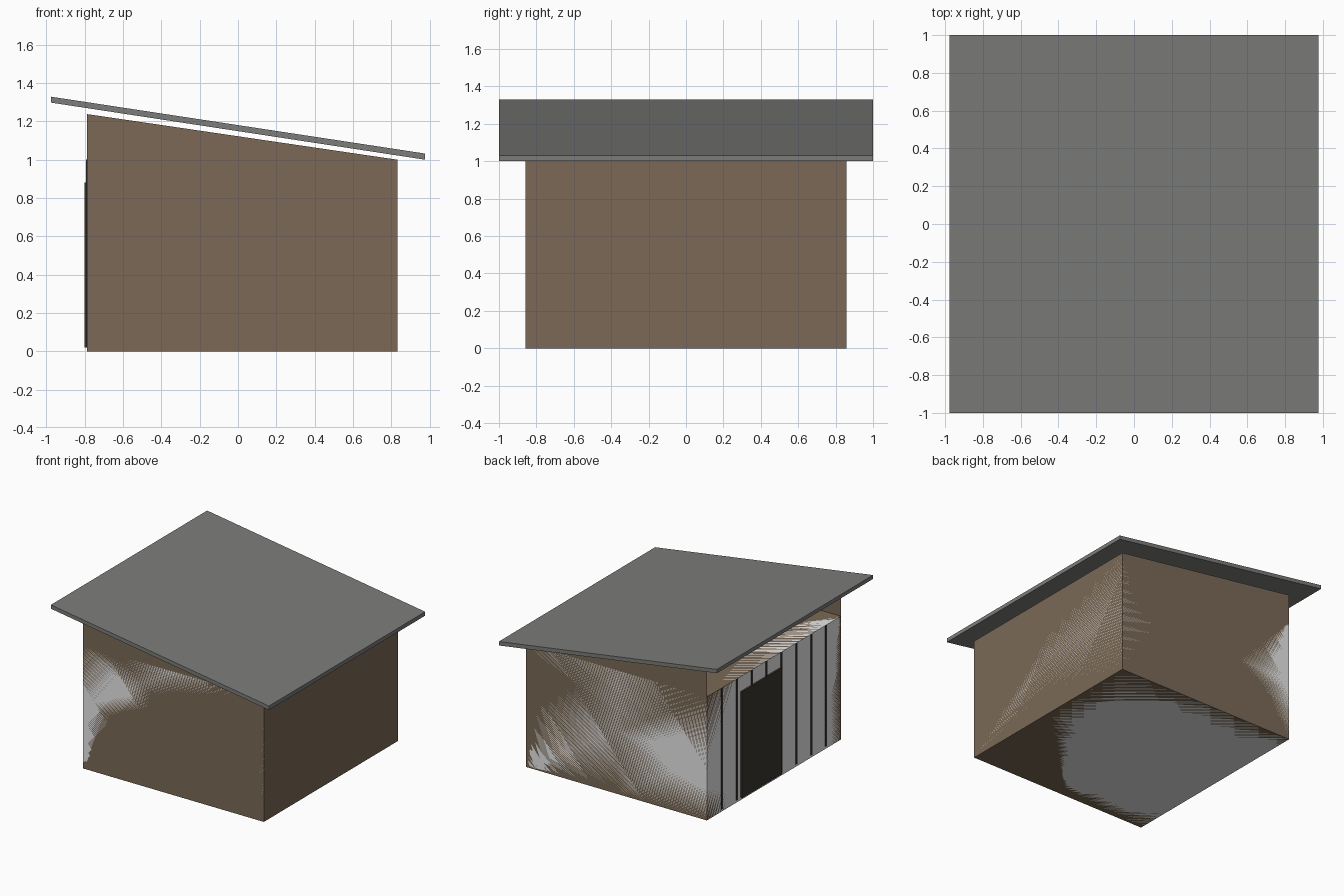
import bpy
import bmesh

if "Cube" in bpy.data.objects:
    bpy.data.objects.remove(bpy.data.objects["Cube"], do_unlink=True)

# Overall sizes
X0, X1 = -0.787, 0.832      # door wall and low wall
Y = 0.857                   # half depth of the walls
EAVE, PEAK = 1.0, 1.238     # wall heights on the low and high sides
PLANKS = 9


def material(name, r, g, b):
    mat = bpy.data.materials.new(name)
    mat.use_nodes = True
    mat.diffuse_color = (r, g, b, 1)
    mat.node_tree.nodes["Principled BSDF"].inputs["Base Color"].default_value = (r, g, b, 1)
    return mat


def mesh_object(name, verts, faces, mat):
    mesh = bpy.data.meshes.new(name)
    mesh.from_pydata(verts, [], faces)
    mesh.materials.append(mat)
    obj = bpy.data.objects.new(name, mesh)
    bpy.context.collection.objects.link(obj)
    return obj


def prism(name, profile, half_depth, mat, y=0):
    """Extrude a four-point x-z profile (counter-clockwise from the front) along y."""
    verts = [(x, y + s * half_depth, z) for s in (-1, 1) for x, z in profile]
    faces = [(0, 1, 2, 3), (7, 6, 5, 4)]
    faces += [(i, i + 4, (i + 1) % 4 + 4, (i + 1) % 4) for i in range(4)]
    return mesh_object(name, verts, faces, mat)


def box(name, x0, x1, z0, z1, half_depth, mat, y=0):
    return prism(name, [(x0, z0), (x1, z0), (x1, z1), (x0, z1)], half_depth, mat, y)


wood = material("brown wood", 0.199, 0.141, 0.094)
dark = material("dark wood", 0.043, 0.037, 0.028)
metal = material("grey roofing", 0.2, 0.2, 0.193)
pale = material("pale lining", 0.8, 0.8, 0.8)

# Room with a flat ceiling; front and back walls rise to a peak above it
profile = [(X0, 0), (X1, 0), (X1, EAVE), (X0, PEAK), (X0, EAVE)]
mesh_object("shed_walls",
            [(x, y, z) for y in (-Y, Y) for x, z in profile],
            [(0, 1, 2, 3, 4), (9, 8, 7, 6, 5),      # front and back
             (1, 6, 7, 2), (0, 4, 9, 5),            # low wall and door wall
             (0, 5, 6, 1), (4, 2, 7, 9)], wood)     # floor and ceiling

# Pale room lining, flush with the wooden walls
lining = box("inner_lining", X0, X1, 0, EAVE, Y, pale)
bm = bmesh.new()
bm.from_mesh(lining.data)
bmesh.ops.subdivide_edges(bm, edges=bm.edges[:], cuts=1, use_grid_fill=True)
bm.to_mesh(lining.data)
bm.free()

# Thin dark battens between the planks of the door wall
for i in range(1, PLANKS):
    box(f"batten_{i}", X0 - 0.005, X0, 0.02, EAVE, 0.009, dark, -Y + 2 * Y * i / PLANKS)

# Door
box("door", X0 - 0.015, X0, 0.02, 0.88, 0.256, dark, 0.17)

# Overhanging sloped roof slab
prism("roof", [(-0.977, 1.298), (0.977, 1.0), (0.977, 1.032), (-0.977, 1.329)], 1.0, metal)
